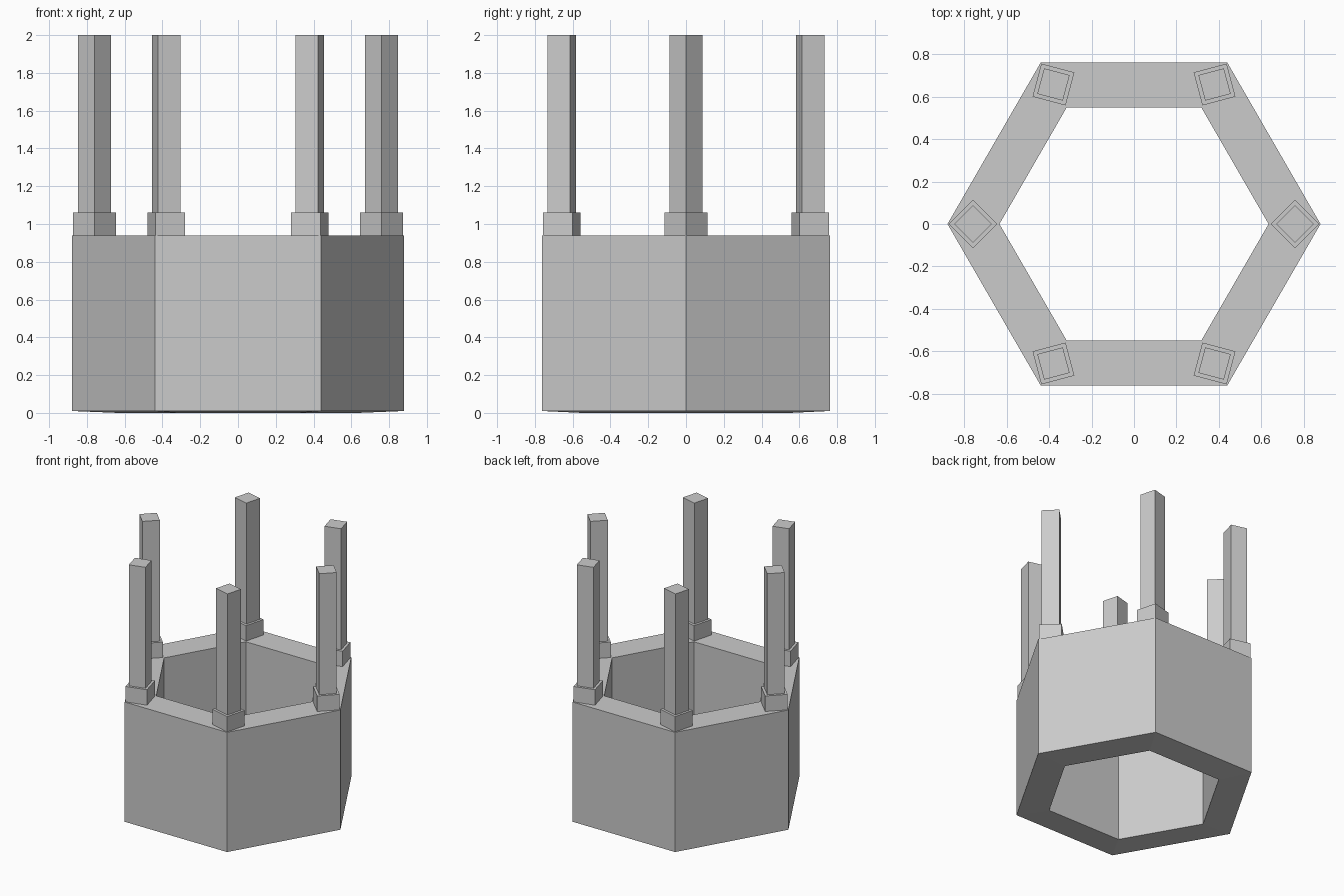
import bpy
import bmesh
from math import cos, sin, pi

cube = bpy.data.objects.get("Cube")
if cube:
    bpy.data.objects.remove(cube, do_unlink=True)

# Single stone colour
stone = bpy.data.materials.new("stone_grey")
stone.use_nodes = True
colour = (0.6, 0.6, 0.6, 1)
stone.diffuse_color = colour
stone.node_tree.nodes["Principled BSDF"].inputs["Base Color"].default_value = colour


def finish(name, bm):
    bmesh.ops.recalc_face_normals(bm, faces=bm.faces)
    mesh = bpy.data.meshes.new(name)
    bm.to_mesh(mesh)
    bm.free()
    mesh.materials.append(stone)
    obj = bpy.data.objects.new(name, mesh)
    bpy.context.collection.objects.link(obj)
    return obj


# Hollow hexagonal wall, swept from a (radius, height) profile
def hex_wall(name, profile):
    bm = bmesh.new()
    rings = []
    for i in range(6):
        a = i * pi / 3
        rings.append([bm.verts.new((r * cos(a), r * sin(a), z)) for r, z in profile])
    n = len(profile)
    for i in range(6):
        a, b = rings[i], rings[(i + 1) % 6]
        for j in range(n):
            k = (j + 1) % n
            bm.faces.new((a[j], b[j], b[k], a[k]))
    return finish(name, bm)


# Square post with one corner pointing outward
def square_post(name, angle, half_diagonal, bottom, top):
    cx, cy = 0.76 * cos(angle), 0.76 * sin(angle)
    bm = bmesh.new()
    corners = []
    for i in range(4):
        a = angle + i * pi / 2
        corners.append(bm.verts.new((cx + half_diagonal * cos(a), cy + half_diagonal * sin(a), bottom)))
    base = bm.faces.new(corners)
    solid = bmesh.ops.extrude_face_region(bm, geom=[base], use_keep_orig=True)
    raised = [v for v in solid["geom"] if isinstance(v, bmesh.types.BMVert)]
    bmesh.ops.translate(bm, verts=raised, vec=(0, 0, top - bottom))
    return finish(name, bm)


hex_wall("hexagonal_wall", [(0.88, 0.01), (0.88, 0.94), (0.635, 0.94), (0.635, 0)])

# Plinth and pillar at every corner
for i in range(6):
    angle = i * pi / 3
    square_post(f"plinth_{i + 1}", angle, 0.114, 0.94, 1.06)
    square_post(f"pillar_{i + 1}", angle, 0.088, 1.06, 2)
